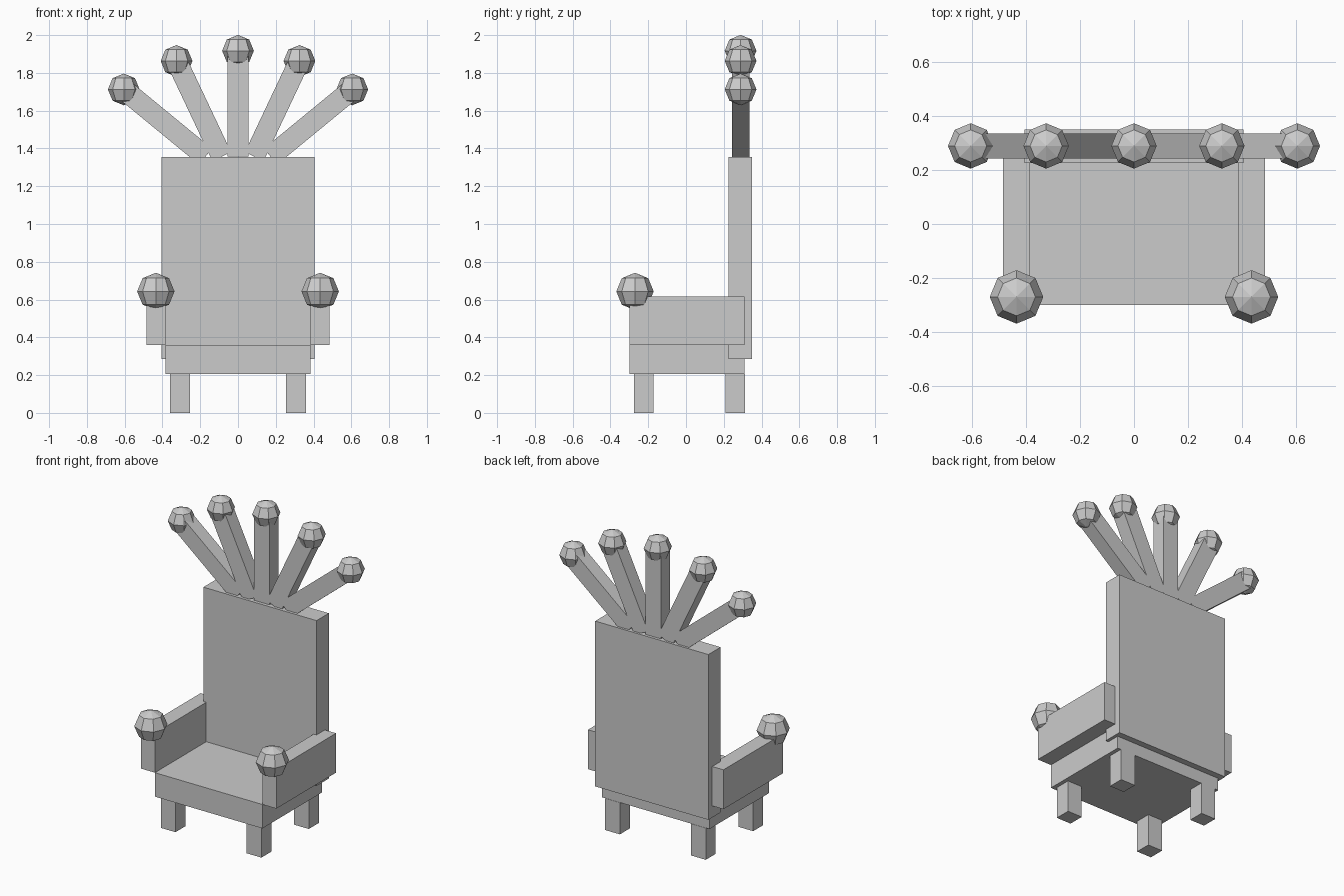
import bpy
import math
from mathutils import Matrix, Vector

cube = bpy.data.objects.get("Cube")
if cube:
    bpy.data.objects.remove(cube, do_unlink=True)

# Single plain grey material
grey = bpy.data.materials.new("plain_grey")
grey.use_nodes = True
COLOUR = (0.6, 0.6, 0.6, 1)
grey.diffuse_color = COLOUR
grey.node_tree.nodes["Principled BSDF"].inputs["Base Color"].default_value = COLOUR


def finish(name):
    ob = bpy.context.object
    ob.name = ob.data.name = name
    ob.data.materials.append(grey)
    return ob


def box(name, lo, hi):
    """Box between two opposite corners."""
    lo, hi = Vector(lo), Vector(hi)
    bpy.ops.mesh.primitive_cube_add(size=1, location=(lo + hi) / 2)
    ob = finish(name)
    ob.data.transform(Matrix.Diagonal((*(hi - lo), 1)))
    return ob


def knob(name, centre, radius):
    """Low-poly faceted ball."""
    bpy.ops.mesh.primitive_uv_sphere_add(segments=8, ring_count=4,
                                         radius=radius, location=centre)
    return finish(name)


# Seat and tall back
box("seat", (-0.385, -0.30, 0.205), (0.385, 0.31, 0.36))
box("backrest", (-0.405, 0.225, 0.285), (0.405, 0.35, 1.355))

# Legs, armrests and armrest knobs on both sides
for side, s in (("left", 1), ("right", -1)):
    for end, y in (("front", -0.275), ("back", 0.21)):
        box(f"{end}_{side}_leg", (min(s * 0.255, s * 0.36), y, 0),
            (max(s * 0.255, s * 0.36), y + 0.102, 0.205))
    box(f"{side}_armrest", (min(s * 0.385, s * 0.485), -0.30, 0.36),
        (max(s * 0.385, s * 0.485), 0.31, 0.615))
    knob(f"{side}_armrest_knob", (s * 0.435, -0.27, 0.643), 0.099)

# Crest: five bars fanning out above the back, each tipped with a knob
LENGTH = 0.56
for i in range(-2, 3):
    tilt = math.radians(25.3 * i)
    foot = Vector((0.086 * i, 0.289, 1.357))
    bar = box(f"crest_bar_{i + 3}", (-0.055, -0.046, 0), (0.055, 0.046, LENGTH))
    centre = bar.location.copy()
    turn = Matrix.Rotation(tilt, 4, "Y")
    bar.rotation_euler = (0, tilt, 0)
    bar.location = foot + turn @ centre
    knob(f"crest_knob_{i + 3}", foot + turn @ Vector((0, 0, LENGTH)), 0.084)
